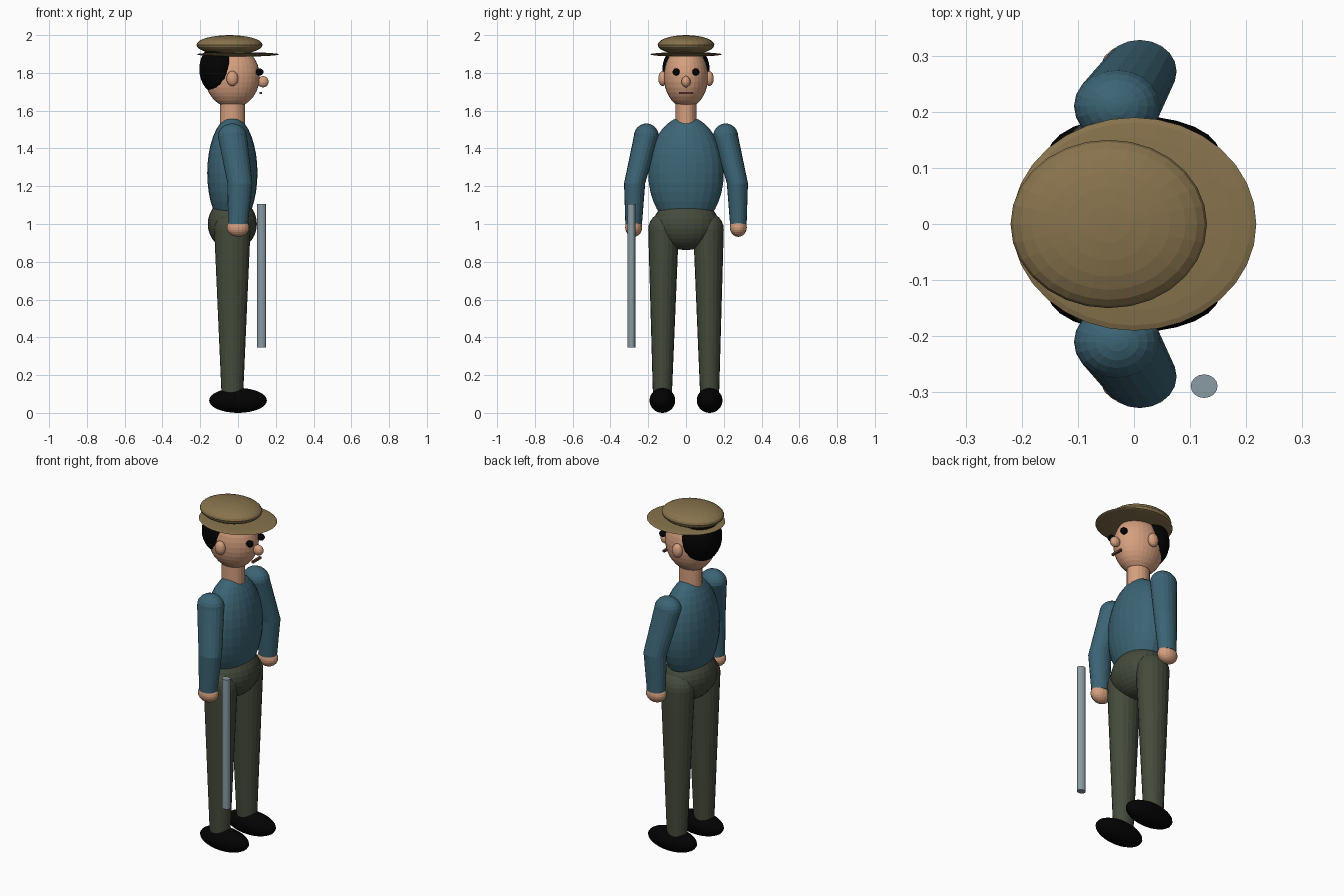
import bpy, bmesh, math
from mathutils import Matrix, Vector

old = bpy.data.objects.get("Cube")
if old:
    bpy.data.objects.remove(old, do_unlink=True)


def material(name, r, g, b):
    """Make a flat colour from 0-255 display values."""
    rgba = [(c / 255) ** 2.2 for c in (r, g, b)] + [1]
    m = bpy.data.materials.new(name)
    m.use_nodes = True
    m.diffuse_color = rgba
    m.node_tree.nodes["Principled BSDF"].inputs["Base Color"].default_value = rgba
    return m


SKIN = material("skin", 212, 158, 126)
SHIRT = material("blue shirt", 62, 100, 116)
TROUSERS = material("dark olive trousers", 70, 76, 62)
HAT = material("tan hat", 134, 114, 78)
BLACK = material("black", 10, 10, 10)
STICK = material("blue grey stick", 136, 154, 162)
MOUTH = material("brown mouth", 110, 72, 58)


def finish(name, bm, mat):
    bmesh.ops.recalc_face_normals(bm, faces=bm.faces)
    mesh = bpy.data.meshes.new(name)
    bm.to_mesh(mesh)
    bm.free()
    mesh.materials.append(mat)
    obj = bpy.data.objects.new(name, mesh)
    bpy.context.collection.objects.link(obj)
    return obj


def ellipsoid(name, mat, centre, radii, segments=24, rings=16):
    bm = bmesh.new()
    bmesh.ops.create_uvsphere(bm, u_segments=segments, v_segments=rings, radius=1)
    bm.transform(Matrix.Translation(centre) @ Matrix.Diagonal((*radii, 1)))
    return finish(name, bm, mat)


def loft(name, mat, sections, segments=20):
    """Join level elliptical sections (x, y, z, rx, ry) and cap both ends."""
    bm = bmesh.new()
    loops = []
    for x, y, z, rx, ry in sections:
        angles = [math.tau * i / segments for i in range(segments)]
        loops.append([bm.verts.new((x + rx * math.cos(a), y + ry * math.sin(a), z))
                      for a in angles])
    for low, high in zip(loops, loops[1:]):
        for i in range(segments):
            j = (i + 1) % segments
            bm.faces.new((low[i], low[j], high[j], high[i]))
    bm.faces.new(loops[0])
    bm.faces.new(loops[-1])
    return finish(name, bm, mat)


def dome(x, y, z, rx, ry, height, steps=6):
    """Sections of a rounded end above a level."""
    turns = [math.pi / 2 * i / steps for i in range(steps)] + [1.5]
    return [(x, y, z + height * math.sin(t), rx * math.cos(t), ry * math.cos(t))
            for t in turns]


# Body
AXIS = -0.03
ellipsoid("torso", SHIRT, (AXIS, 0, 1.27), (0.133, 0.2, 0.3), 24, 18)
ellipsoid("hips", TROUSERS, (AXIS, 0, 1.0), (0.13, 0.172, 0.138))
loft("neck", SKIN, [(AXIS, 0, 1.48, 0.066, 0.056), (AXIS, 0, 1.68, 0.066, 0.056)])

# Head and face
ellipsoid("head", SKIN, (AXIS, 0, 1.78), (0.145, 0.117, 0.165), 32, 18)
ellipsoid("hair", BLACK, (-0.1, 0, 1.82), (0.105, 0.125, 0.135))
ellipsoid("nose", SKIN, (0.132, 0, 1.753), (0.03, 0.024, 0.03), 16, 10)
bm = bmesh.new()
bmesh.ops.create_cube(bm, size=1)
bm.transform(Matrix.Translation((0.12, 0, 1.693)) @ Matrix.Diagonal((0.013, 0.074, 0.012, 1)))
finish("mouth", bm, MOUTH)

# Flat hat
ellipsoid("hat_brim", HAT, (0, 0, 1.898), (0.218, 0.19, 0.012), 32, 10)
ellipsoid("hat_crown", HAT, (-0.045, 0, 1.948), (0.175, 0.15, 0.052), 28, 14)

# Paired parts
for side, s in (("left", 1), ("right", -1)):
    ellipsoid(side + "_ear", SKIN, (AXIS, s * 0.123, 1.77), (0.031, 0.024, 0.04), 16, 10)
    ellipsoid(side + "_eye", BLACK, (0.114, s * 0.052, 1.805), (0.021, 0.019, 0.019), 16, 10)
    loft(side + "_arm", SHIRT,
         [(0, s * 0.277, 1.0, 0.053, 0.044), (0.01, s * 0.272, 1.215, 0.066, 0.056)]
         + dome(AXIS, s * 0.21, 1.465, 0.077, 0.066, 0.067))
    ellipsoid(side + "_hand", SKIN, (0, s * 0.277, 0.982), (0.06, 0.045, 0.05), 18, 12)
    loft(side + "_leg", TROUSERS,
         [(AXIS, s * 0.125, 0.09, 0.057, 0.05)]
         + dome(AXIS, s * 0.119, 0.97, 0.096, 0.081, 0.09))
    ellipsoid(side + "_shoe", BLACK, (0, s * 0.125, 0.066), (0.153, 0.068, 0.066))

# Stick beside the right hand
loft("walking_stick", STICK, [(0.125, -0.289, 0.345, 0.024, 0.021),
                              (0.125, -0.289, 1.107, 0.024, 0.021)], 16)
